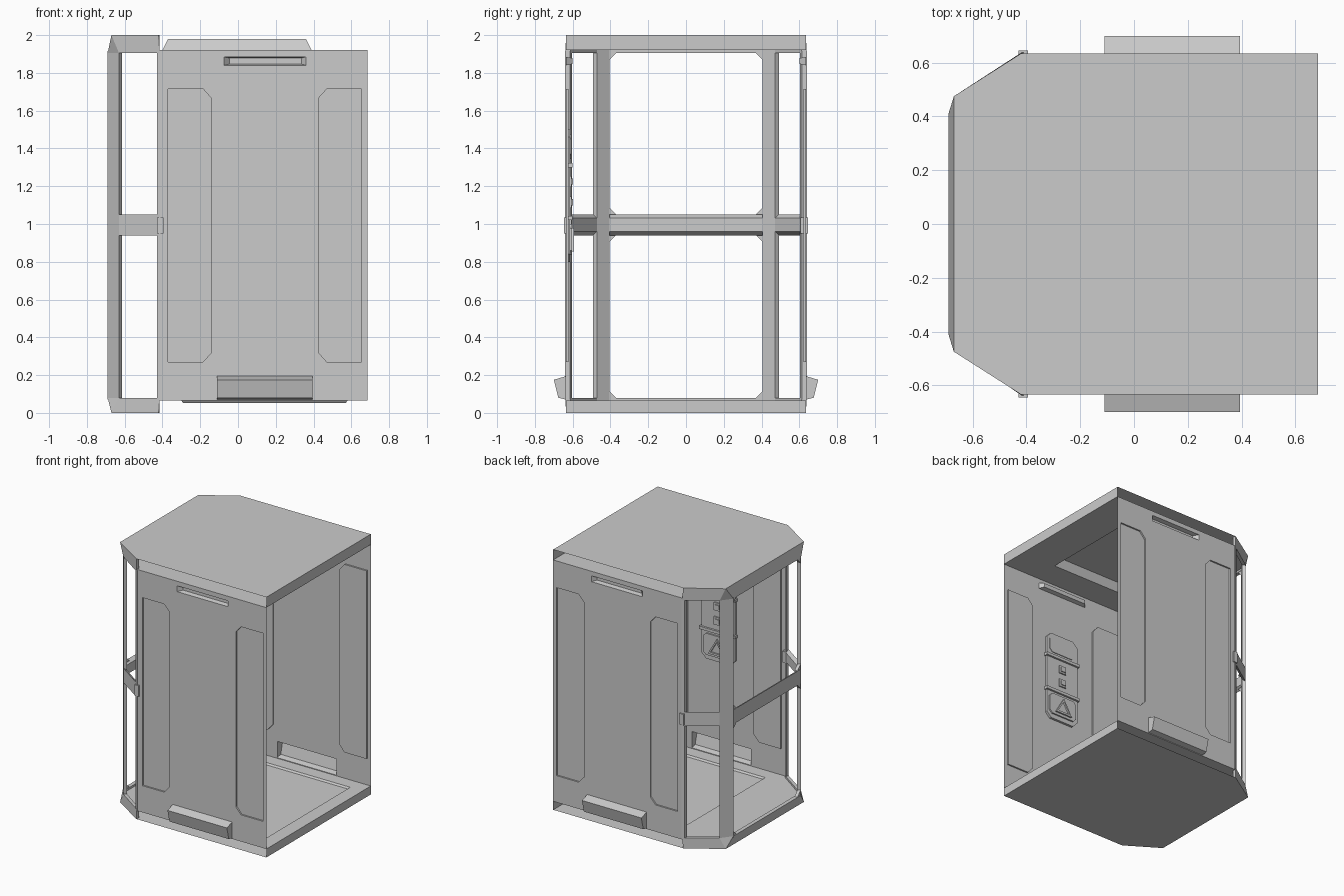
import bpy, bmesh
from mathutils import Vector

if "Cube" in bpy.data.objects:
    bpy.data.objects.remove(bpy.data.objects["Cube"])

WALL_Y = 0.634
X_OPEN, X_JAMB = 0.685, -0.415


def finish(name, bm):
    bmesh.ops.recalc_face_normals(bm, faces=bm.faces[:])
    me = bpy.data.meshes.new(name)
    bm.to_mesh(me)
    bm.free()
    ob = bpy.data.objects.new(name, me)
    bpy.context.collection.objects.link(ob)
    return ob


def loft(name, rings, closed=False):
    """Skin a list of equal-length rings; cap both ends unless closed."""
    bm = bmesh.new()
    R = [[bm.verts.new(p) for p in r] for r in rings]
    n = len(R[0])
    for k in range(len(R) - 1):
        for i in range(n):
            j = (i + 1) % n
            bm.faces.new((R[k][i], R[k][j], R[k + 1][j], R[k + 1][i]))
    bm.faces.new(R[0])
    bm.faces.new(R[-1])
    return finish(name, bm)


def box(name, lo, hi):
    (x0, y0, z0), (x1, y1, z1) = lo, hi
    plan = [(x0, y0), (x1, y0), (x1, y1), (x0, y1)]
    return loft(name, [[(x, y, z) for x, y in plan] for z in (z0, z1)])


def sheet(name, outline, pressings, place):
    """Thin sheet with pressed-in shapes: each is (rim 2D points, cap 3D points)."""
    bm = bmesh.new()
    edges, built = [], []

    def ring(pts):
        vs = [bm.verts.new(place(u, v, 0)) for u, v in pts]
        edges.extend(bm.edges.new((vs[i - 1], vs[i])) for i in range(len(vs)))
        return vs

    ring(outline)
    for rim, cap in pressings:
        built.append((ring(rim), cap))
    bmesh.ops.triangle_fill(bm, edges=edges, use_beauty=True)
    for rim, cap in built:
        cv = [bm.verts.new(place(*p)) for p in cap]
        for i in range(len(cv)):
            bm.faces.new((rim[i - 1], rim[i], cv[i], cv[i - 1]))
        bm.faces.new(cv)
    return finish(name, bm)


def rect(u0, u1, v0, v1):
    return [(u0, v0), (u1, v0), (u1, v1), (u0, v1)]


def deep(pts, d):
    return [(u, v, d) for u, v in pts]


def mirror_y(pts):
    """Extend a half plan outline (y >= 0) to the other side."""
    return pts + [(x, -y) for x, y in reversed(pts)]


# Side walls: two panels, a vent slot and a bulged kick guard each
panel_a = [(-0.37, 0.27), (-0.185, 0.27), (-0.14, 0.32), (-0.14, 1.665), (-0.185, 1.715), (-0.37, 1.715)]
panel_b = [(0.285 - x, z) for x, z in panel_a]
slot = rect(-0.075, 0.36, 1.84, 1.885)
kick = rect(-0.11, 0.395, 0.07, 0.195)
wall_shapes = [
    (panel_a, deep(panel_a, 0.012)),
    (panel_b, deep(panel_b, 0.012)),
    (slot, deep(rect(-0.045, 0.335, 1.847, 1.878), 0.032)),
    (kick, [(-0.11, 0.08, -0.042), (0.395, 0.08, -0.042), (0.395, 0.175, -0.066), (-0.11, 0.175, -0.066)]),
]
for side, s in (("front", -1), ("back", 1)):
    sheet(side + "_wall", rect(X_JAMB, X_OPEN, 0.065, 1.92), wall_shapes,
          lambda u, v, d, s=s: (u, s * (WALL_Y - d), v))

# Floor and ceiling sheets with shallow recesses
inner_plan = mirror_y([(X_OPEN, WALL_Y), (X_JAMB, WALL_Y), (-0.62, 0.485), (-0.665, 0.41)])
floor_rim = rect(-0.30, 0.58, -0.535, 0.535)
floor_cap = rect(-0.29, 0.57, -0.525, 0.525)
sheet("floor", inner_plan, [(floor_rim, deep(floor_cap, -0.013))],
      lambda u, v, d: (u, v, 0.065 + d))
light_rim = rect(-0.40, 0.39, -0.42, 0.42)
light_cap = rect(-0.37, 0.36, -0.39, 0.39)
sheet("ceiling", inner_plan, [(light_rim, deep(light_cap, 0.06))],
      lambda u, v, d: (u, v, 1.92 + d))

# Roof and base covers, and the fascia strips over the open doorway
outer_plan = mirror_y([(X_OPEN, WALL_Y), (-0.42, WALL_Y), (-0.67, 0.475)])
for name, z in (("base_cover", 0.0), ("roof_cover", 2.0)):
    sheet(name, outer_plan, [], lambda u, v, d, z=z: (u, v, z))
for name, z0, z1 in (("sill_fascia", 0, 0.065), ("header_fascia", 1.92, 2)):
    sheet(name, rect(-WALL_Y, WALL_Y, z0, z1), [], lambda u, v, d: (X_OPEN, u, v))

# Faceted window frame: plan stations shared by rails and posts
outer = mirror_y([(-0.415, 0.64), (-0.63, 0.492), (-0.69, 0.41)])
inner = mirror_y([(-0.415, 0.612), (-0.615, 0.472), (-0.66, 0.405)])
crest = mirror_y([(-0.42, 0.634), (-0.67, 0.475), (-0.6701, 0.4745)])


def rail(name, z_out0, z_out1, z_in0, z_in1, edge_plan):
    loft(name, [[(*o, z_out0), (*e, z_out1), (*i, z_in1), (*i, z_in0)]
                for o, e, i in zip(outer, edge_plan, inner)])


rail("bottom_rail", 0.08, 0.0, 0.08, 0.001, crest)
rail("top_rail", 1.905, 2.0, 1.905, 1.999, crest)
rail("middle_rail", 0.94, 1.05, 0.96, 1.032, outer)

for side, s in (("front", -1), ("back", 1)):
    # Corner posts and slim jambs beside the walls
    post = [(-0.69, 0.41), (-0.63, 0.492), (-0.615, 0.472), (-0.66, 0.405)]
    jamb = [(-0.43, 0.63), (-0.41, 0.64), (-0.41, 0.615), (-0.43, 0.604)]
    for part, plan in (("corner_post", post), ("jamb", jamb)):
        loft(f"{side}_{part}", [[(x, s * y, z) for x, y in plan] for z in (0.07, 1.915)])
    # Bracket tying the middle rail to the wall
    box(side + "_rail_bracket", (-0.43, min(s * 0.605, s * 0.645), 0.95),
        (-0.395, max(s * 0.605, s * 0.645), 1.035))
    # Corner gussets of the two large windows
    for i, (z, dz) in enumerate(((0.08, 1), (0.94, -1), (1.05, 1), (1.905, -1))):
        tri = [(0.41, z), (0.37, z), (0.41, z + 0.04 * dz)]
        loft(f"{side}_gusset_{i}", [[(x, s * y, h) for y, h in tri] for x in (-0.688, -0.664)])

# Control panel on the inside of the front wall
PX0, PX1 = 0.015, 0.30


def plate(name, pts, y0, y1):
    loft(name, [[(x, y, z) for x, z in pts] for y in (y0, y1)])


def clipped(x0, x1, z0, z1, c):
    return [(x0 + c, z0), (x1 - c, z0), (x1, z0 + c), (x1, z1 - c),
            (x1 - c, z1), (x0 + c, z1), (x0, z1 - c), (x0, z0 + c)]


plate("control_plate", clipped(PX0, PX1, 0.80, 1.50, 0.04), -0.633, -0.615)
plate("upper_display", clipped(PX0 + 0.025, PX1 - 0.025, 1.345, 1.475, 0.025), -0.615, -0.610)
plate("lower_display", clipped(PX0 + 0.02, PX1 - 0.02, 0.835, 1.00, 0.025), -0.615, -0.604)
for name, z in (("upper_ledge", 1.30), ("lower_ledge", 1.02)):
    box(name, (PX0 - 0.01, -0.632, z), (PX1 + 0.01, -0.600, z + 0.022))
for i, z in enumerate((1.09, 1.20)):
    box(f"button_frame_{i}", (0.127, -0.62, z - 0.005), (0.188, -0.605, z + 0.055))
    box(f"button_{i}", (0.139, -0.61, z + 0.008), (0.176, -0.598, z + 0.042))

# Raised triangle outline made of three bars
centre = Vector((0.157, 0.905))
tips = [Vector((0.157, 0.98)), Vector((0.085, 0.855)), Vector((0.23, 0.855))]
for i in range(3):
    a, b = tips[i - 1], tips[i]
    a2, b2 = a.lerp(centre, 0.3), b.lerp(centre, 0.3)
    plate(f"triangle_bar_{i}", [a, b, b2, a2], -0.606, -0.592)
